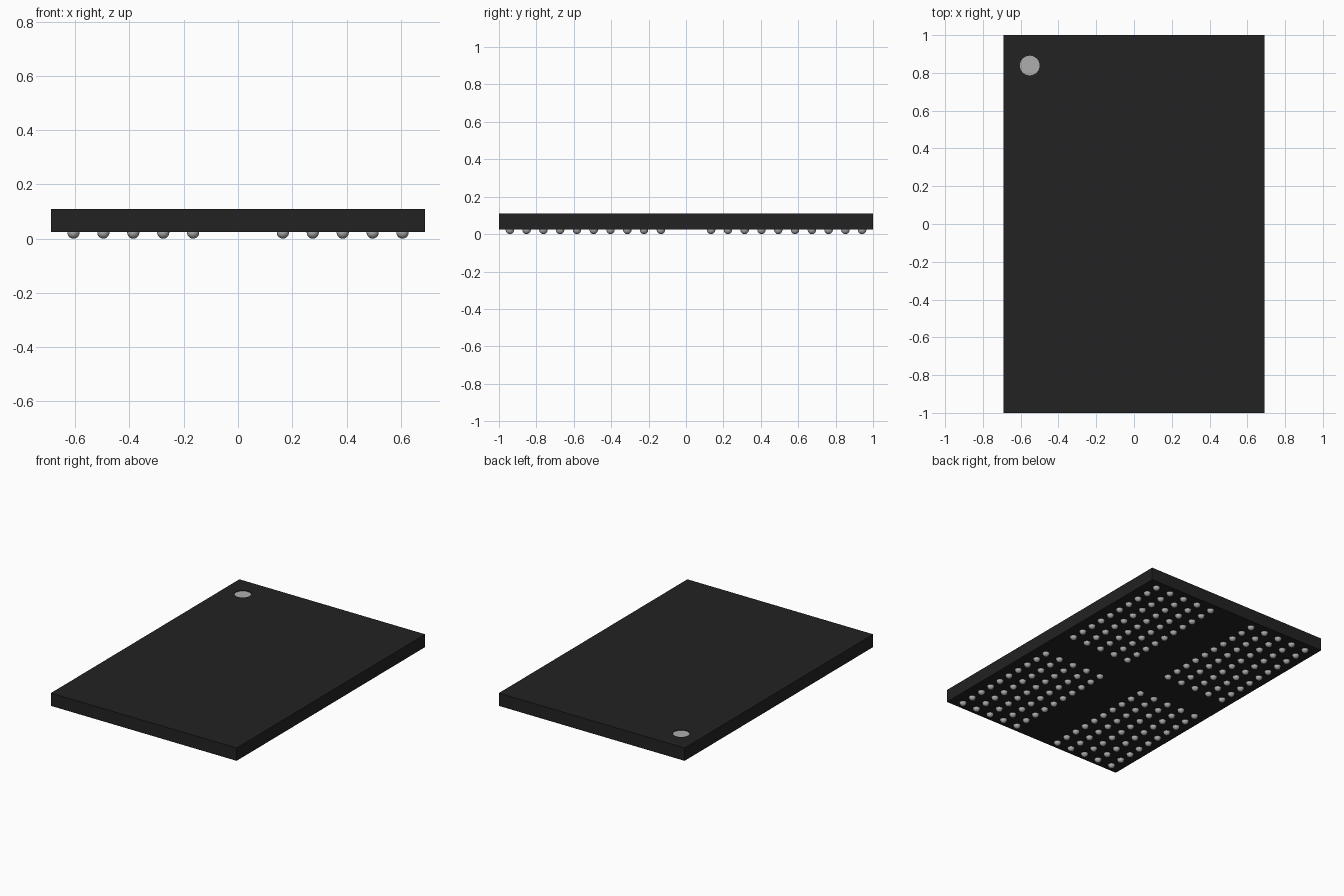
import bpy, bmesh
from mathutils import Matrix

if "Cube" in bpy.data.objects:
    bpy.data.objects.remove(bpy.data.objects["Cube"])

HALF_X, HALF_Y = 0.69, 1.0
Z_BOTTOM, Z_TOP = 0.024, 0.11
PITCH_X, PITCH_Y = 0.1103, 0.0897
BALL_R = 0.0225
DOT = (-0.552, 0.839)
DOT_R, DOT_DEPTH = 0.052, 0.004


def material(name, rgb):
    m = bpy.data.materials.new(name)
    m.diffuse_color = (*rgb, 1)
    m.use_nodes = True
    m.node_tree.nodes["Principled BSDF"].inputs["Base Color"].default_value = m.diffuse_color
    return m


def add_object(name, bm, *mats):
    mesh = bpy.data.meshes.new(name)
    bm.to_mesh(mesh)
    bm.free()
    for m in mats:
        mesh.materials.append(m)
    ob = bpy.data.objects.new(name, mesh)
    bpy.context.collection.objects.link(ob)
    return ob


black = material("black plastic", (0.016, 0.016, 0.016))
silver = material("silver grey", (0.42, 0.42, 0.43))

# Package body: a slab whose top face has a round hole
bm = bmesh.new()
size = (2 * HALF_X, 2 * HALF_Y, Z_TOP - Z_BOTTOM)
bmesh.ops.create_cube(bm, size=1, matrix=Matrix.Translation((0, 0, (Z_TOP + Z_BOTTOM) / 2))
                      @ Matrix.Diagonal((*size, 1)))
top = max(bm.faces, key=lambda f: f.calc_center_median().z)
border = list(top.edges)
bmesh.ops.delete(bm, geom=[top], context='FACES_ONLY')
ring = bmesh.ops.create_circle(bm, segments=40, radius=DOT_R,
                               matrix=Matrix.Translation((*DOT, Z_TOP)))["verts"]
rim = list({e for v in ring for e in v.link_edges})
bmesh.ops.triangle_fill(bm, edges=border + rim, use_beauty=True)

# Corner mark: silver floor of the shallow recess
walls = bmesh.ops.extrude_edge_only(bm, edges=rim)["geom"]
low = [v for v in walls if isinstance(v, bmesh.types.BMVert)]
bmesh.ops.translate(bm, verts=low, vec=(0, 0, -DOT_DEPTH))
low_edges = [e for e in walls if isinstance(e, bmesh.types.BMEdge)
             and all(v in low for v in e.verts)]
for f in bmesh.ops.contextual_create(bm, geom=low_edges)["faces"]:
    f.material_index = 1
bmesh.ops.recalc_face_normals(bm, faces=bm.faces)
add_object("package_body", bm, black, silver)

# Solder balls: one ball arrayed into a 5 x 10 block, mirrored to all four quarters
bm = bmesh.new()
bmesh.ops.create_uvsphere(bm, u_segments=16, v_segments=10, radius=BALL_R,
                          matrix=Matrix.Translation((1.5 * PITCH_X, 1.5 * PITCH_Y, BALL_R)))
for f in bm.faces:
    f.smooth = True
balls = add_object("solder_balls", bm, silver)
for name, count, step in (("columns", 5, (PITCH_X, 0, 0)), ("rows", 10, (0, PITCH_Y, 0))):
    arr = balls.modifiers.new(name, 'ARRAY')
    arr.count = count
    arr.use_relative_offset = False
    arr.use_constant_offset = True
    arr.constant_offset_displace = step
mirror = balls.modifiers.new("quarters", 'MIRROR')
mirror.use_axis = (True, True, False)
mirror.use_mirror_merge = False
